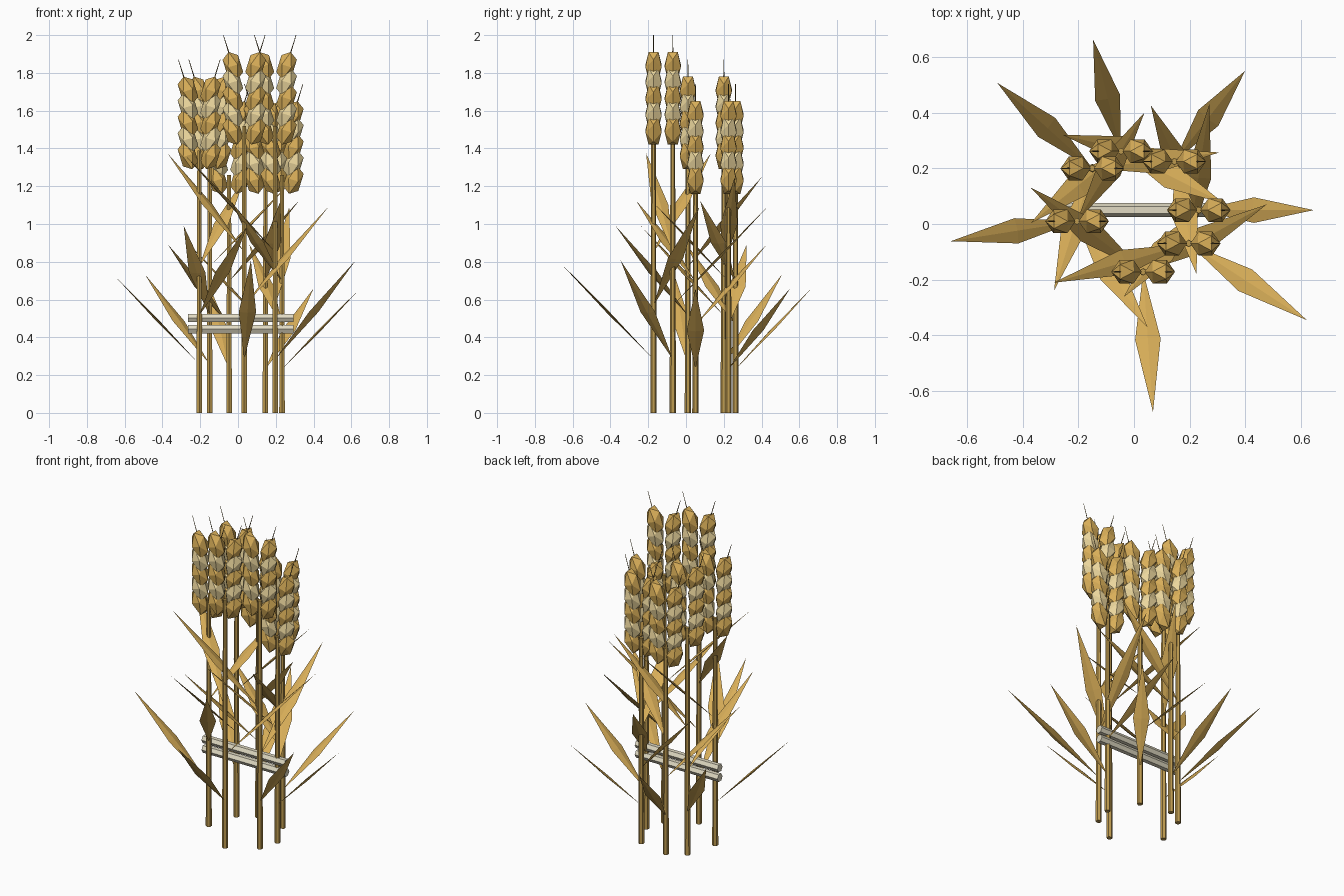
import bpy, bmesh
from itertools import combinations, product
from math import radians, cos, sin, pi
from mathutils import Matrix, Vector

if "Cube" in bpy.data.objects:
    bpy.data.objects.remove(bpy.data.objects["Cube"])


def material(name, rgb):
    m = bpy.data.materials.new(name)
    m.diffuse_color = (*rgb, 1)
    m.use_nodes = True
    m.node_tree.nodes["Principled BSDF"].inputs["Base Color"].default_value = m.diffuse_color
    return m


GOLD = material("gold", (0.70, 0.43, 0.10))
PALE = material("pale_gold", (0.84, 0.68, 0.34))
STRAW = material("straw", (0.52, 0.33, 0.08))
CREAM = material("cream", (0.76, 0.71, 0.55))
BROWN = material("brown", (0.22, 0.15, 0.05))


def finish(bm, name, *mats):
    bmesh.ops.recalc_face_normals(bm, faces=bm.faces)
    me = bpy.data.meshes.new(name)
    bm.to_mesh(me)
    bm.free()
    for m in mats:
        me.materials.append(m)
    ob = bpy.data.objects.new(name, me)
    bpy.context.collection.objects.link(ob)
    return ob


def rod(bm, a, b, r1, r2, sides, turn=0.0):
    """Tapered prism from a to b."""
    a, b = Vector(a), Vector(b)
    d = b - a
    mat = (Matrix.Translation((a + b) / 2) @ d.to_track_quat('Z', 'Y').to_matrix().to_4x4()
           @ Matrix.Rotation(turn, 4, 'Z'))
    bmesh.ops.create_cone(bm, cap_ends=True, segments=sides, radius1=r1, radius2=r2,
                          depth=d.length, matrix=mat)


# Icosahedron with its top edge along y, used for every grain
T = (1 + 5 ** 0.5) / 2
ICO = []
for s, t in product((-1, 1), repeat=2):
    ICO += [Vector((0, s, t * T)), Vector((s * T, 0, t)), Vector((s, t * T, 0))]
ICO_FACES = [f for f in combinations(range(12), 3)
             if all(abs((ICO[i] - ICO[j]).length - 2) < 0.01 for i, j in combinations(f, 2))]
UNIT = 1 / (1 + T * T) ** 0.5
TILT = 0.3


def grain(bm, centre, side, index):
    mat = (Matrix.Translation(centre) @ Matrix.Rotation(side * TILT, 4, 'Y')
           @ Matrix.Diagonal((0.05 * UNIT, 0.05 * UNIT, 0.09 * UNIT, 1)))
    vs = [bm.verts.new(mat @ v) for v in ICO]
    for f in ICO_FACES:
        bm.faces.new([vs[i] for i in f]).material_index = index


def leaf(bm, base, azimuth, run, rise):
    """Long flat diamond with a low central ridge."""
    out = Vector((cos(azimuth), sin(azimuth), 0))
    across = Vector((-sin(azimuth), cos(azimuth), 0))
    axis = out * run + Vector((0, 0, rise))
    normal = axis.cross(across).normalized()
    mid = base + axis * 0.48
    ring = [bm.verts.new(mid + o) for o in
            (across * 0.046, normal * 0.007, -across * 0.046, -normal * 0.007)]
    ends = [bm.verts.new(base), bm.verts.new(base + axis)]
    for i in range(4):
        for e in ends:
            bm.faces.new((ring[i], ring[(i + 1) % 4], e))


# Stalks: x, y, stem height, azimuth of the lowest leaf
STALKS = [
    (-0.15, 0.20, 1.29, 138),
    (-0.047, 0.262, 1.16, 104),
    (0.145, 0.225, 1.16, 52),
    (0.233, 0.05, 1.16, 0),
    (0.197, -0.07, 1.42, -33),
    (0.033, -0.172, 1.42, -86),
    (-0.205, 0.01, 1.29, 189),
]

for n, (x, y, h, az) in enumerate(STALKS, 1):
    # stem
    bm = bmesh.new()
    rod(bm, (x, y, 0), (x, y, h + 0.1), 0.017, 0.012, 6)
    finish(bm, f"stem_{n}", STRAW)

    # three leaves spiralling up the stem
    bm = bmesh.new()
    for k in range(3):
        leaf(bm, Vector((x, y, h * 0.2 * (k + 1))), radians(az) + 2.0 * k, 0.357 * h, 0.368 * h)
    finish(bm, f"leaves_{n}", GOLD)

    # ear: two columns of five grains, colours alternating
    bm = bmesh.new()
    for side in (-1, 1):
        for i in range(5):
            grain(bm, (x + side * 0.06, y, h + 0.073 + i * 0.086), side, i % 2)
    finish(bm, f"ear_{n}", GOLD, PALE)

    # bristles on the top grains
    bm = bmesh.new()
    for side in (-1, 1):
        a = Vector((x + side * 0.06, y, h + 0.417))
        rod(bm, a, a + Vector((side * sin(TILT), 0, cos(TILT))) * 0.171, 0.004, 0.0015, 4)
    finish(bm, f"bristles_{n}", BROWN)

# two binding bars across the bundle
for name, z in (("lower_tie", 0.443), ("upper_tie", 0.502)):
    bm = bmesh.new()
    bmesh.ops.create_cone(bm, cap_ends=True, segments=6, radius1=0.025, radius2=0.025, depth=0.56,
                          matrix=Matrix.Translation((0.015, 0.05, z))
                          @ Matrix.Rotation(pi / 2, 4, 'Y') @ Matrix.Rotation(0, 4, 'Z'))
    ob = finish(bm, name, CREAM)
